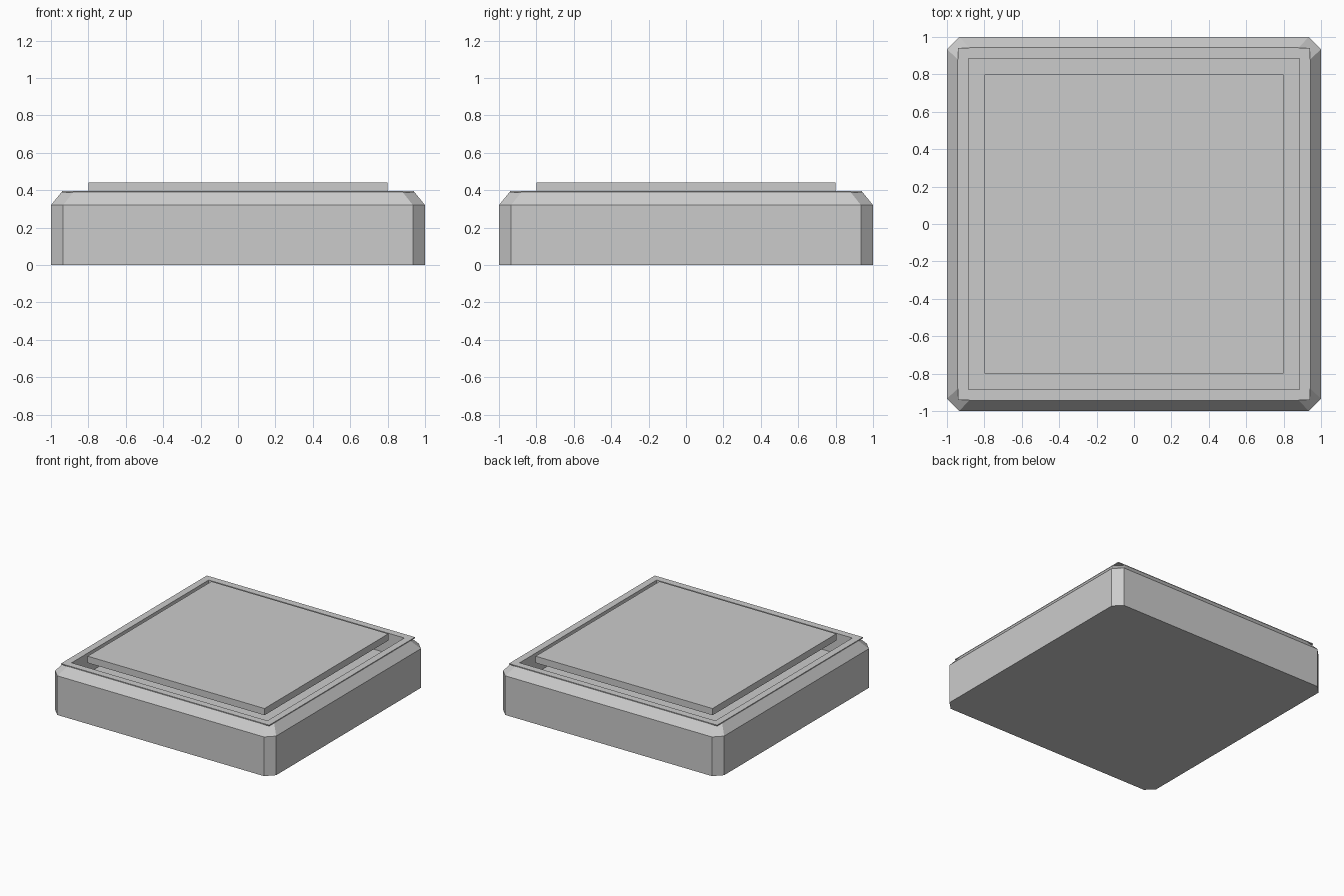
import bpy, bmesh

if "Cube" in bpy.data.objects:
    bpy.data.objects.remove(bpy.data.objects["Cube"])


def mesh_object(name, bm):
    bmesh.ops.recalc_face_normals(bm, faces=bm.faces)
    mesh = bpy.data.meshes.new(name)
    bm.to_mesh(mesh)
    bm.free()
    ob = bpy.data.objects.new(name, mesh)
    bpy.context.collection.objects.link(ob)
    return ob


def slab(name, half, z0, z1):
    bm = bmesh.new()
    bmesh.ops.create_cube(bm, size=1)
    bmesh.ops.scale(bm, vec=(2 * half, 2 * half, z1 - z0), verts=bm.verts)
    bmesh.ops.translate(bm, vec=(0, 0, (z0 + z1) / 2), verts=bm.verts)
    return mesh_object(name, bm)


def octagon(bm, half, flat, z):
    pts = [(flat, -half), (half, -flat), (half, flat), (flat, half),
           (-flat, half), (-half, flat), (-half, -flat), (-flat, -half)]
    return [bm.verts.new((x, y, z)) for x, y in pts]


# Tray body: cut-corner block with a chamfered top edge
bm = bmesh.new()
rings = [octagon(bm, 1, 0.935, 0), octagon(bm, 1, 0.935, 0.32),
         octagon(bm, 0.943, 0.88, 0.39)]
for low, high in zip(rings, rings[1:]):
    for i in range(8):
        j = (i + 1) % 8
        bm.faces.new((low[i], low[j], high[j], high[i]))
bm.faces.new(rings[0][::-1])
bm.faces.new(rings[-1])
body = mesh_object("tray_body", bm)

# Thin square rim that slightly overhangs the cut corners
rim = slab("tray_rim", 0.942, 0.388, 0.396)

# Pocket cut through rim and body
cutter = slab("pocket_cutter", 0.885, 0.23, 0.6)
cutter.hide_render = True
cutter.hide_viewport = True
for ob in (body, rim):
    mod = ob.modifiers.new("pocket", 'BOOLEAN')
    mod.operation = 'DIFFERENCE'
    mod.solver = 'EXACT'
    mod.object = cutter

# Raised plate in the middle of the pocket
slab("top_plate", 0.8, 0.385, 0.44)
